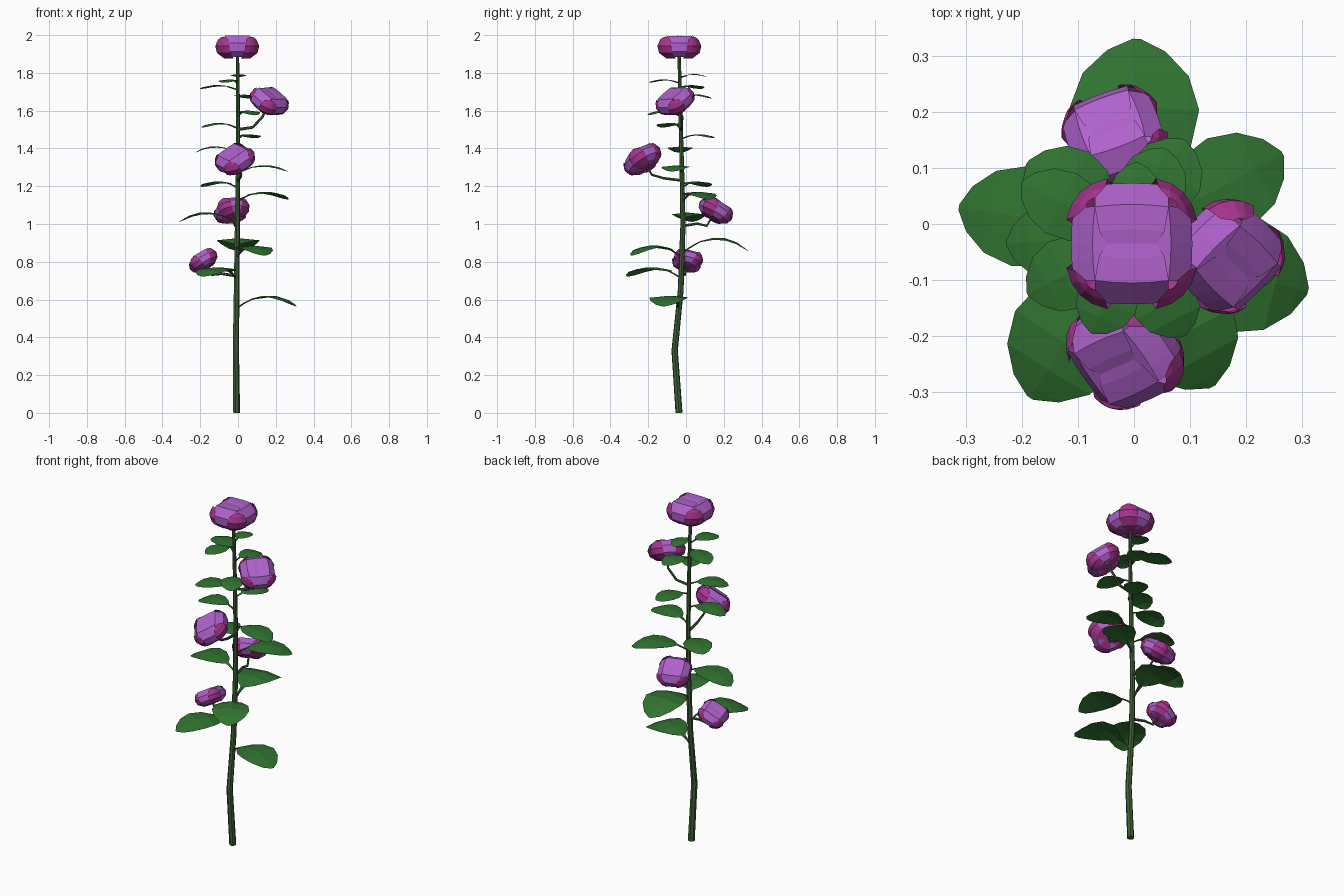
import bpy, bmesh
from math import radians
from mathutils import Vector, Matrix

if "Cube" in bpy.data.objects:
    bpy.data.objects.remove(bpy.data.objects["Cube"])


def material(name, rgb):
    m = bpy.data.materials.new(name)
    m.diffuse_color = (*rgb, 1)
    m.use_nodes = True
    m.node_tree.nodes["Principled BSDF"].inputs["Base Color"].default_value = m.diffuse_color
    return m


STEM = material("stem_green", (0.05, 0.115, 0.035))
LEAF = material("leaf_green", (0.03, 0.17, 0.03))
PURPLE = material("petal_purple", (0.43, 0.12, 0.60))
PINK = material("petal_pink", (0.38, 0.035, 0.27))


def finish(bm, name, mats):
    me = bpy.data.meshes.new(name)
    bm.to_mesh(me)
    bm.free()
    for m in mats:
        me.materials.append(m)
    ob = bpy.data.objects.new(name, me)
    bpy.context.collection.objects.link(ob)
    return ob


def skin(bm, rows, closed=False, mat=0):
    """Quads between successive rows of points."""
    vs = [[bm.verts.new(p) for p in r] for r in rows]
    n = len(rows[0])
    for a, b in zip(vs, vs[1:]):
        for i in range(n if closed else n - 1):
            j = (i + 1) % n
            bm.faces.new((a[i], a[j], b[j], b[i])).material_index = mat
    return vs


def tube(bm, pts, r0, r1, sides=7):
    pts = [Vector(p) for p in pts]
    rows = []
    for i, p in enumerate(pts):
        d = (pts[min(i + 1, len(pts) - 1)] - pts[max(i - 1, 0)]).normalized()
        q = Vector((0, 0, 1)).rotation_difference(d)
        r = r0 + (r1 - r0) * i / (len(pts) - 1)
        rows.append([p + q @ (Matrix.Rotation(radians(360 * k / sides), 3, 'Z') @ Vector((r, 0, 0)))
                     for k in range(sides)])
    vs = skin(bm, rows, closed=True)
    bm.faces.new(vs[0][::-1])
    bm.faces.new(vs[-1])


# Main stem, gently bent
PATH = [(-.008, -.037, 0), (-.012, -.06, .33), (-.008, -.028, .65), (-.004, -.016, 1.0),
        (0, -.022, 1.3), (0, -.03, 1.6), (-.003, -.036, 1.89)]


def stem_at(z):
    for a, b in zip(PATH, PATH[1:]):
        if z <= b[2]:
            return Vector(a).lerp(Vector(b), (z - a[2]) / (b[2] - a[2]))
    return Vector(PATH[-1])


bm = bmesh.new()
tube(bm, PATH, .019, .009)
finish(bm, "main_stem", [STEM])

# Petal profiles: (radius, height, half width)
INNER = [(.015, .006, .015), (.075, .006, .045), (.106, .035, .06), (.108, .08, .065),
         (.07, .122, .066), (.025, .122, .058), (-.002, .118, .04), (-.012, .116, .01)]
OUTER = [(.01, 0, .012), (.075, 0, .035), (.118, .028, .05), (.13, .065, .052),
         (.118, .1, .038), (.108, .114, .012)]


def petal(bm, prof, angle, bulge, m, mat, drop=0):
    rot = m @ Matrix.Rotation(radians(angle), 4, 'Z')
    rows = [[rot @ Vector((r - bulge * u * u * w / .06, w * u, z - drop * (z > .1)))
             for u in (-1, -.5, 0, .5, 1)] for r, z, w in prof]
    skin(bm, rows, mat=mat)


def flower(name, centre, axis, size, spin=0):
    q = Vector((0, 0, 1)).rotation_difference(Vector(axis).normalized())
    m = (Matrix.Translation(centre) @ q.to_matrix().to_4x4() @ Matrix.Rotation(radians(spin), 4, 'Z')
         @ Matrix.Scale(size, 4) @ Matrix.Translation((0, 0, -.061)))
    bm = bmesh.new()
    for k in range(4):
        petal(bm, INNER, k * 90, .004, m, 0, drop=0 if k % 2 else .004)
        petal(bm, OUTER, 45 + k * 90, .02, m, 1)
    finish(bm, name, [PURPLE, PINK])
    return m @ Vector((0, 0, .004)), q @ Vector((0, 0, 1))


flower("top_flower", (-.004, -.035, 1.938), (0, 0, 1), 1)

# Side flowers: centre, axis, size, spin, height where the stalk leaves the stem
SIDE = [((.165, -.057, 1.65), (.36, -.38, .85), .84, -45, 1.5),
        ((-.015, -.23, 1.34), (-.32, -.5, .8), .86, 30, 1.23),
        ((-.034, .157, 1.07), (-.2, .5, .85), .78, 20, .99),
        ((-.184, .008, .805), (-.5, .15, .8), .68, 10, .725)]
for i, (c, ax, s, spin, z) in enumerate(SIDE):
    base, d = flower(f"side_flower_{i + 1}", c, ax, s, spin)
    a = stem_at(z)
    b = base - d * .05
    knee = a.lerp(b, .6)
    knee.z = a.z + .012
    bm = bmesh.new()
    tube(bm, [a, knee, b, base], .008, .006, 6)
    finish(bm, f"flower_stalk_{i + 1}", [STEM])

# Leaves: base height, tip x, tip y, half width, rise
LEAVES = [(.55, .31, -.12, .105, .07), (.71, -.185, -.31, .105, .06), (.82, .14, -.29, .1, .065),
          (.84, .005, .33, .115, .085), (1.0, -.312, .03, .09, .06), (1.12, .265, .125, .088, .05),
          (1.19, -.19, .11, .078, .035), (1.27, .265, -.075, .075, .04), (1.37, -.228, -.035, .068, .04),
          (1.45, .09, .15, .066, .025), (1.505, -.19, -.125, .066, .03), (1.57, .09, -.2, .062, .03),
          (1.66, .055, .135, .06, .025), (1.71, -.2, .075, .06, .025), (1.745, -.075, -.195, .056, .02),
          (1.775, .005, .11, .045, .018)]
# Leaf outline and arch: (along, width, height)
BLADE = [(0, .05, 0), (.1, .06, .4), (.2, .12, .65), (.28, .5, .82), (.45, .88, 1),
         (.65, 1, 1.0), (.82, .82, .75), (.94, .45, .4), (1, .06, .2)]
for i, (z, x, y, w, rise) in enumerate(LEAVES):
    a = stem_at(z)
    d = Vector((x, y, 0)) - Vector((a.x, a.y, 0))
    side = Vector((-d.y, d.x, 0)).normalized()
    bm = bmesh.new()
    rows = [[a + d * t + side * (u * w * k) + Vector((0, 0, rise * h - .1 * w * k * abs(u)))
             for u in (-1, 0, 1)] for t, k, h in BLADE]
    skin(bm, [r[::-1] for r in rows])
    bmesh.ops.recalc_face_normals(bm, faces=bm.faces)
    bm.normal_update()
    if sum(f.normal.z * f.calc_area() for f in bm.faces) < 0:
        bmesh.ops.reverse_faces(bm, faces=bm.faces)
    finish(bm, f"leaf_{i + 1}", [LEAF])
    # Short leaf stalk
    bm = bmesh.new()
    tube(bm, [a] + [a + d * t + Vector((0, 0, rise * h - .003)) for t, k, h in BLADE[1:4]], .005, .003, 5)
    finish(bm, f"leaf_stalk_{i + 1}", [STEM])
